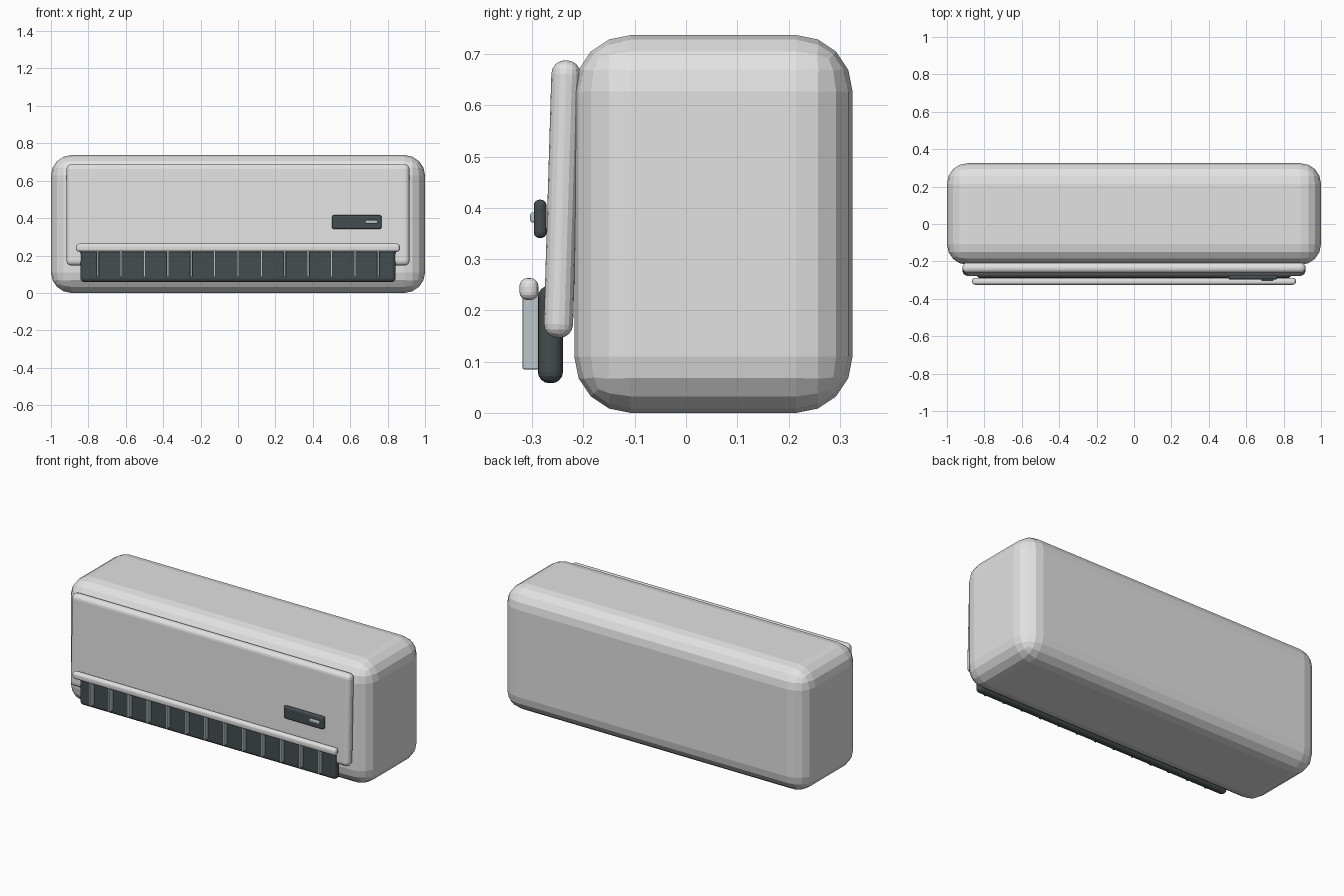
import bpy
import bmesh
from mathutils import Matrix, Vector

if "Cube" in bpy.data.objects:
    bpy.data.objects.remove(bpy.data.objects["Cube"])


def material(name, color):
    m = bpy.data.materials.new(name)
    m.diffuse_color = (*color, 1)
    m.use_nodes = True
    m.node_tree.nodes["Principled BSDF"].inputs["Base Color"].default_value = m.diffuse_color
    return m


white = material("white plastic", (0.76, 0.76, 0.76))
charcoal = material("charcoal plastic", (0.06, 0.075, 0.08))
grey = material("blue grey plastic", (0.50, 0.57, 0.60))


def rounded_box(name, low, high, radius, mat, segments=4, tilt=0.0):
    """Box between two corners with all edges rounded, tilted about x."""
    low, high = Vector(low), Vector(high)
    bm = bmesh.new()
    bmesh.ops.create_cube(bm, size=1, matrix=Matrix.Diagonal((*(high - low), 1)))
    bmesh.ops.bevel(bm, geom=bm.edges[:], offset=radius, segments=segments,
                    profile=0.5, affect='EDGES', clamp_overlap=True)
    mesh = bpy.data.meshes.new(name)
    bm.to_mesh(mesh)
    bm.free()
    mesh.materials.append(mat)
    obj = bpy.data.objects.new(name, mesh)
    obj.location = (low + high) / 2
    obj.rotation_euler.x = tilt
    bpy.context.collection.objects.link(obj)
    return obj


# Main housing
rounded_box("housing", (-1, -0.218, 0), (1, 0.325, 0.737), 0.11, white)

# Slightly tilted front cover
rounded_box("front_panel", (-0.917, -0.27, 0.146), (0.917, -0.213, 0.688),
            0.027, white, tilt=-0.03)

# Dark air outlet
rounded_box("air_outlet", (-0.843, -0.289, 0.058), (0.843, -0.24, 0.248),
            0.022, charcoal)

# Upright louvre fins
for i in range(13):
    x = (i - 6) * 0.125
    rounded_box(f"louvre_fin_{i + 1}", (x - 0.006, -0.319, 0.085),
                (x + 0.006, -0.287, 0.235), 0.003, grey, 2)

# Horizontal bar above the fins
rounded_box("outlet_bar", (-0.866, -0.325, 0.22), (0.866, -0.288, 0.263),
            0.016, white)

# Display plate and its indicator
rounded_box("display", (0.503, -0.297, 0.341), (0.768, -0.272, 0.416),
            0.0115, charcoal)
rounded_box("indicator", (0.68, -0.304, 0.371), (0.746, -0.292, 0.391),
            0.005, grey, 3)
